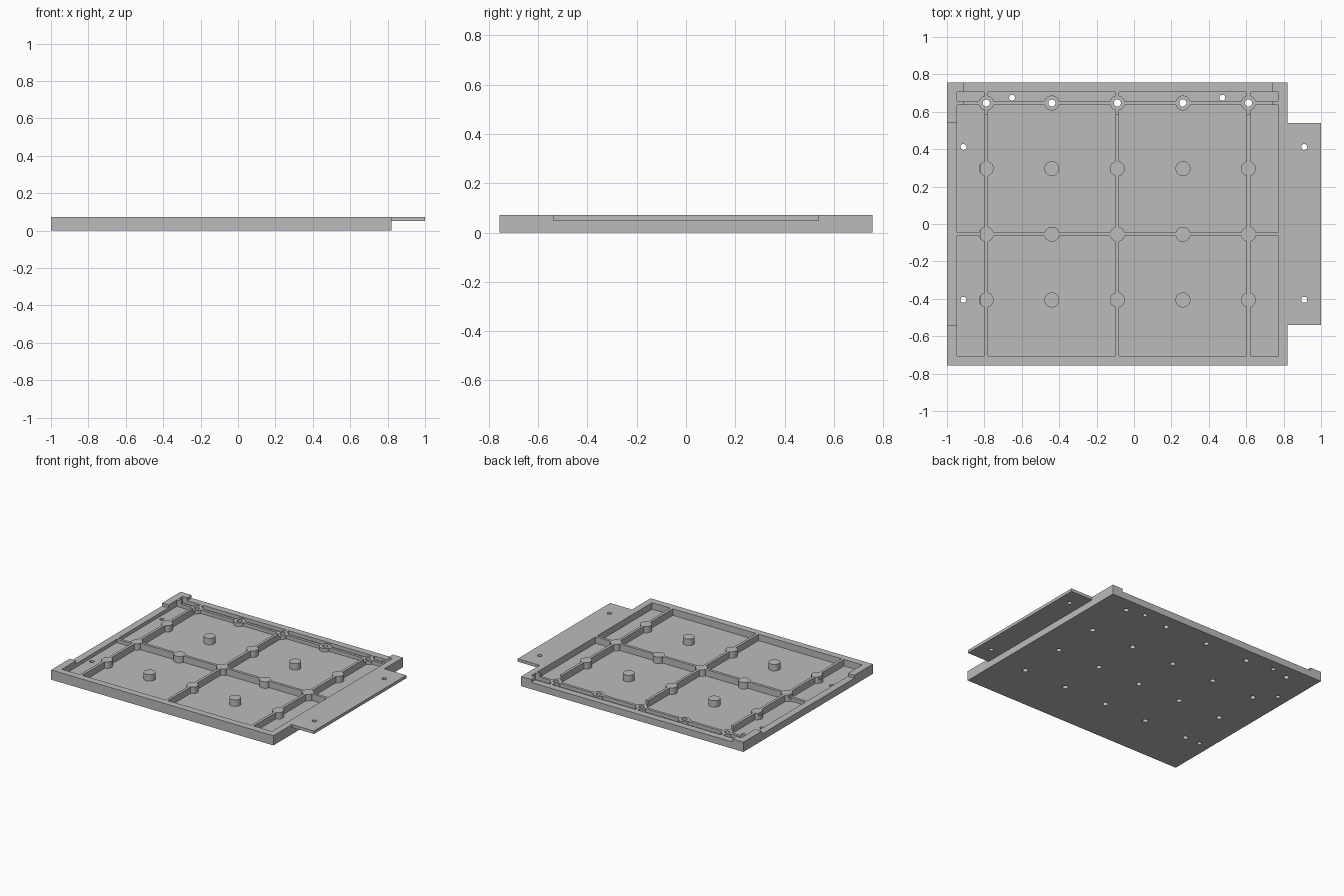
import bpy, bmesh
from mathutils import Matrix, Vector

cube = bpy.data.objects.get("Cube")
if cube:
    bpy.data.objects.remove(cube, do_unlink=True)

grey = bpy.data.materials.new("plain grey")
grey.use_nodes = True
grey.diffuse_color = (0.5, 0.5, 0.5, 1)
grey.node_tree.nodes["Principled BSDF"].inputs["Base Color"].default_value = (0.5, 0.5, 0.5, 1)


def add_box(bm, x0, x1, y0, y1, z0, z1):
    centre = Vector((x0 + x1, y0 + y1, z0 + z1)) / 2
    size = Matrix.Diagonal((x1 - x0, y1 - y0, z1 - z0, 1))
    bmesh.ops.create_cube(bm, size=1, matrix=Matrix.Translation(centre) @ size)


def add_rod(bm, x, y, radius, z0, z1, sides=32):
    bmesh.ops.create_cone(bm, cap_ends=True, segments=sides, radius1=radius, radius2=radius,
                          depth=z1 - z0, matrix=Matrix.Translation((x, y, (z0 + z1) / 2)))


def make(name, boxes=(), rods=()):
    bm = bmesh.new()
    for b in boxes:
        add_box(bm, *b)
    for r in rods:
        add_rod(bm, *r)
    mesh = bpy.data.meshes.new(name)
    bm.to_mesh(mesh)
    bm.free()
    mesh.materials.append(grey)
    ob = bpy.data.objects.new(name, mesh)
    bpy.context.collection.objects.link(ob)
    return ob


def cut(target, cutter):
    """Subtract the cutter from the target, then discard the cutter."""
    cutter.hide_render = True
    mod = target.modifiers.new("cut", 'BOOLEAN')
    mod.operation = 'DIFFERENCE'
    mod.solver = 'EXACT'
    mod.object = cutter
    bpy.context.view_layer.objects.active = target
    bpy.ops.object.modifier_apply(modifier=mod.name)
    bpy.data.objects.remove(cutter, do_unlink=True)


# Main dimensions
TOP, LEDGE, FLOOR = 0.072, 0.05, 0.024
HALF_Y, EDGE_X, TAB_Y = 0.757, 0.82, 0.54
RIB, BOSS = 0.01, 0.04
columns = [-0.79 + 0.3505 * i for i in range(5)]
rows = [0.647 - 0.351 * i for i in range(4)]

# Solid slab whose +x end becomes the thin overlapping tab
tray = make("interlocking_tray", [(-1, 1, -HALF_Y, HALF_Y, 0, TOP)])
cut(tray, make("tab_underside", [(EDGE_X, 2, -2, 2, -1, LEDGE)]))
for side in (-1, 1):
    y0, y1 = sorted((side * TAB_Y, side * 2))
    cut(tray, make("tab_corner", [(EDGE_X, 2, y0, y1, -1, 1)]))

# Interior pocket that leaves the ribs and round bosses standing
pocket = make("pocket", [(-0.947, 0.772, -0.706, 0.706, FLOOR, 0.2)])
for x in columns[::2]:
    cut(pocket, make("long_rib", [(x - RIB, x + RIB, -1, 1, -1, 1)]))
for y in rows[::2]:
    cut(pocket, make("cross_rib", [(-2, 2, y - RIB, y + RIB, -1, 1)]))
cut(pocket, make("bosses", rods=[(x, y, BOSS, -0.5, 0.5) for x in columns for y in rows]))
cut(tray, pocket)

# Lowered ledges that receive the tab of a neighbouring tray
cut(tray, make("side_ledge", [(-2, -0.82, -TAB_Y, TAB_Y, LEDGE, 1)]))
cut(tray, make("back_ledge", [(-0.91, 0.737, 0.585, 2, LEDGE, 1)]))

# Fastener holes: blind under most bosses, through along the back row
holes = [(x, y, 0.019, -0.1, 1 if y == rows[0] else 0.04, 24) for x in columns for y in rows]
holes += [(x, y, 0.016, -0.1, 1, 24) for x in (-0.912, 0.91) for y in (0.412, -0.405)]
holes += [(x, 0.675, 0.016, -0.1, 1, 24) for x in (-0.652, 0.472)]
cut(tray, make("fastener_holes", rods=holes))

# Smooth round walls, crisp edges
bpy.ops.object.select_all(action='DESELECT')
tray.select_set(True)
bpy.context.view_layer.objects.active = tray
bpy.ops.object.shade_smooth_by_angle(angle=0.5)
